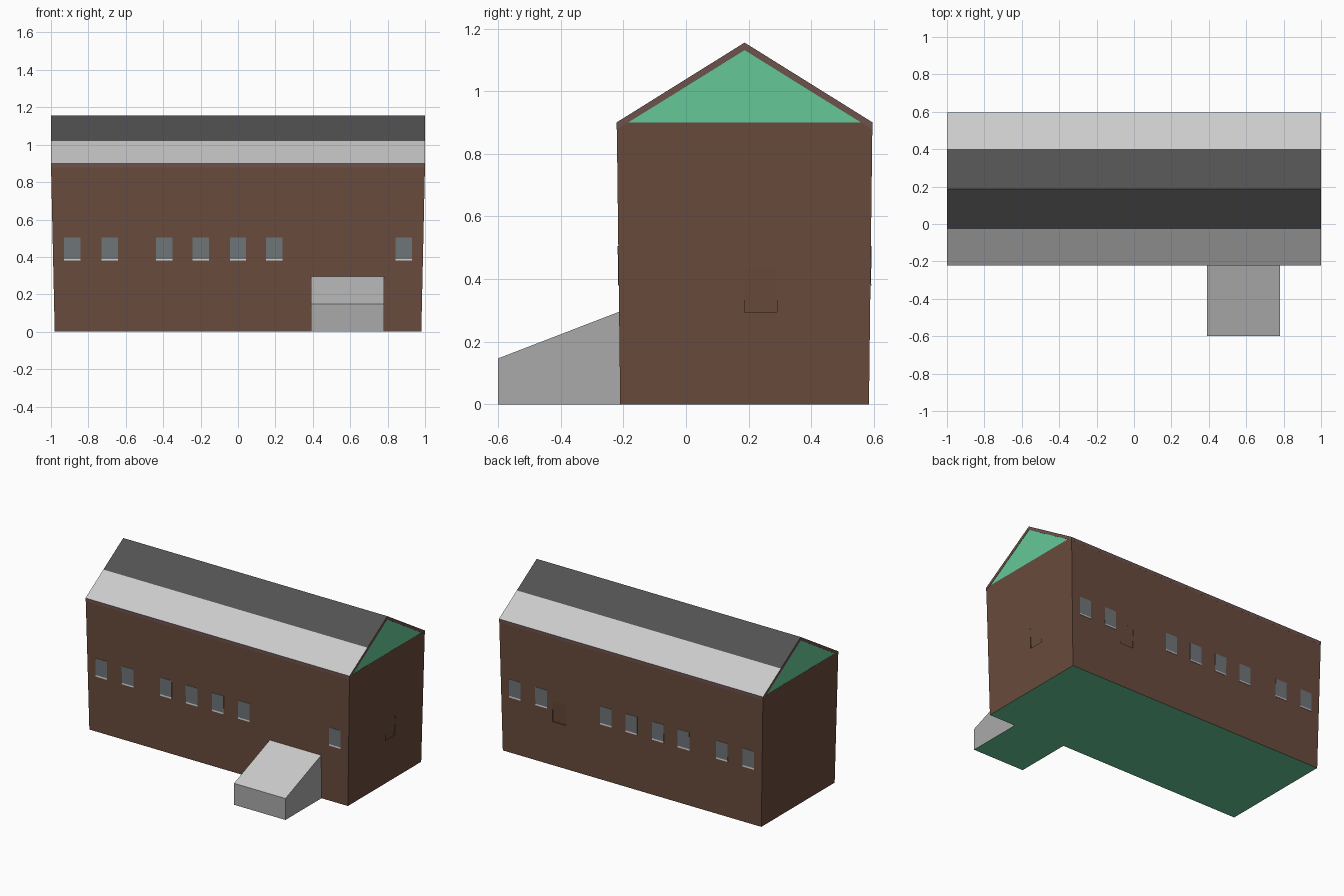
import bpy, bmesh

if "Cube" in bpy.data.objects:
    bpy.data.objects.remove(bpy.data.objects["Cube"])


def material(name, r, g, b):
    m = bpy.data.materials.new(name)
    m.diffuse_color = (r, g, b, 1)
    m.use_nodes = True
    m.node_tree.nodes["Principled BSDF"].inputs["Base Color"].default_value = m.diffuse_color
    return m


BROWN = material("wall_brown", 0.14, 0.07, 0.045)
TRIM = material("trim_brown", 0.15, 0.085, 0.075)
GREEN = material("green", 0.13, 0.58, 0.31)
DARK = material("dark_roof", 0.085, 0.085, 0.085)
LIGHT = material("light_roof", 0.78, 0.78, 0.78)
GLASS = material("window_grey", 0.16, 0.18, 0.19)
STONE = material("porch_grey", 0.4, 0.4, 0.4)

MID_Y = 0.187   # ridge line, the building mirrors about it


def finish(name, bm, mats):
    bmesh.ops.recalc_face_normals(bm, faces=bm.faces)
    me = bpy.data.meshes.new(name)
    bm.to_mesh(me)
    bm.free()
    for m in mats:
        me.materials.append(m)
    ob = bpy.data.objects.new(name, me)
    bpy.context.collection.objects.link(ob)
    return ob


def prism(name, pts, x0, x1, mats, slots=None):
    """Extrude a (y, z) profile along x; slots[i] colours the side from point i."""
    bm = bmesh.new()
    a = [bm.verts.new((x0, y, z)) for y, z in pts]
    b = [bm.verts.new((x1, y, z)) for y, z in pts]
    n = len(pts)
    bm.faces.new(a)
    bm.faces.new(b)
    for i in range(n):
        j = (i + 1) % n
        f = bm.faces.new((a[i], a[j], b[j], b[i]))
        f.material_index = slots[i] if slots else 0
    return finish(name, bm, mats)


def flip(pts):
    return [(2 * MID_Y - y, z) for y, z in pts]


def wall_y(z):
    return -0.21 - 0.0122 * z


# Walls, leaning slightly outward, with a green underside
bm = bmesh.new()
rings = []
for hx, hy, z in ((0.98, 0.397, 0), (1.0, 0.408, 0.9)):
    rings.append([bm.verts.new((sx * hx, MID_Y + sy * hy, z))
                  for sx, sy in ((-1, -1), (1, -1), (1, 1), (-1, 1))])
bm.faces.new(rings[0]).material_index = 1
bm.faces.new(rings[1])
for i in range(4):
    j = (i + 1) % 4
    bm.faces.new((rings[0][i], rings[0][j], rings[1][j], rings[1][i]))
walls = finish("walls", bm, [BROWN, GREEN])

# Shallow niches in the back and right walls, fading out towards the top
back = flip([(wall_y(0.3) - 0.02, 0.3), (wall_y(0.3) + 0.007, 0.3),
             (wall_y(0.44), 0.44), (wall_y(0.44) - 0.02, 0.44)])
cut_back = prism("niche_cutter_back", back, 0.5, 0.6, [BROWN])
bm = bmesh.new()
ends = [[bm.verts.new((x, y, z)) for x, z in
         ((1.01, 0.295), (0.98, 0.295), (0.9898, 0.44), (1.01, 0.44))]
        for y in (0.187, 0.29)]
bm.faces.new(ends[0])
bm.faces.new(ends[1])
for i in range(4):
    j = (i + 1) % 4
    bm.faces.new((ends[0][i], ends[0][j], ends[1][j], ends[1][i]))
cut_right = finish("niche_cutter_right", bm, [BROWN])
for cutter in (cut_back, cut_right):
    mod = walls.modifiers.new("niche", 'BOOLEAN')
    mod.operation = 'DIFFERENCE'
    mod.solver = 'EXACT'
    mod.object = cutter
    bpy.context.view_layer.objects.active = walls
    bpy.ops.object.modifier_apply(modifier=mod.name)
    bpy.data.objects.remove(cutter)

# Green gable ends
prism("gable", [(-0.185, 0.9), (MID_Y, 1.133), (0.559, 0.9)], -0.999, 0.999, [GREEN])

# Roof: light lower strip and dark upper strip on each slope
lower = [(-0.222, 0.9), (-0.028, 1.021), (-0.028, 0.997), (-0.222, 0.877)]
upper = [(-0.028, 1.021), (MID_Y, 1.155), (MID_Y, 1.131), (-0.028, 0.997)]
for part, pts, colour in (("lower", lower, LIGHT), ("upper", upper, DARK)):
    for side, profile in (("front", pts), ("back", flip(pts))):
        prism(f"roof_{part}_{side}", profile, -1.001, 1.001, [TRIM, colour], [1, 0, 0, 0])

# Windows with light sills; one bay is left out above the porch
for side in ("front", "back"):
    for i, x in enumerate((-0.885, -0.685, -0.395, -0.2, 0, 0.195, 0.685, 0.885)):
        if side == "front" and i == 6:
            continue
        pane = [(wall_y(z) + d, z) for z, d in
                ((0.39, -0.002), (0.505, -0.002), (0.505, 0.005), (0.39, 0.005))]
        sill = [(wall_y(z) + d, z) for z, d in
                ((0.38, -0.003), (0.39, -0.002), (0.39, 0.005), (0.38, 0.005))]
        for part, pts, m in (("window", pane, GLASS), ("sill", sill, LIGHT)):
            prism(f"{part}_{side}_{i}", pts if side == "front" else flip(pts),
                  x - 0.044, x + 0.044, [m])

# Porch with a sloping light top and green underside
prism("porch", [(-0.6, 0), (-0.6, 0.147), (-0.213, 0.296), (-0.21, 0)],
      0.39, 0.78, [STONE, LIGHT, GREEN], [0, 1, 0, 2])
